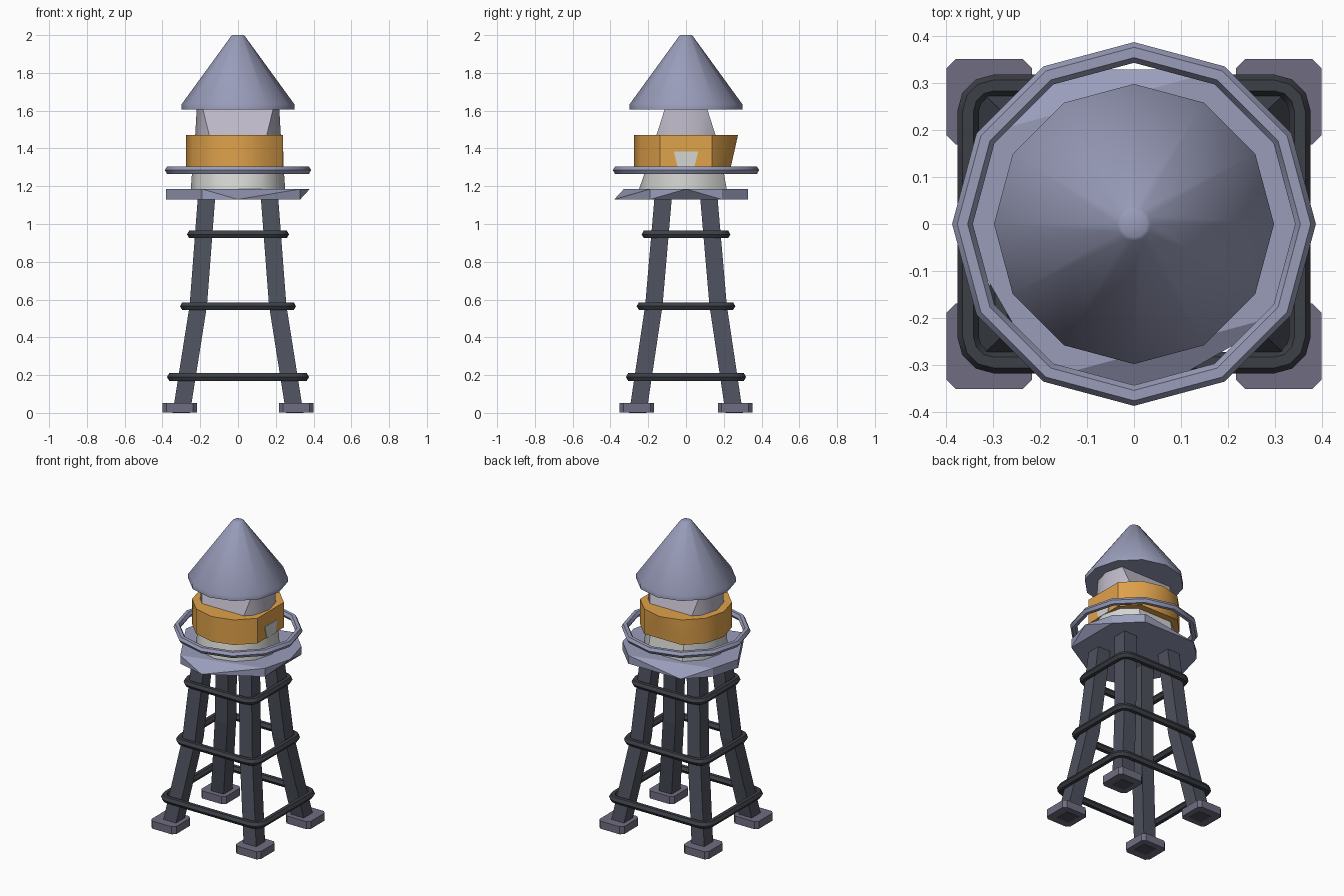
import bpy, bmesh, math
from mathutils import Vector

if "Cube" in bpy.data.objects:
    bpy.data.objects.remove(bpy.data.objects["Cube"])


def material(name, rgb):
    m = bpy.data.materials.new(name)
    m.diffuse_color = (*rgb, 1)
    m.use_nodes = True
    m.node_tree.nodes["Principled BSDF"].inputs["Base Color"].default_value = m.diffuse_color
    return m


LAVENDER = material("lavender metal", (0.32, 0.335, 0.49))
ORANGE = material("orange paint", (0.74, 0.36, 0.07))
STEEL = material("dark steel", (0.075, 0.083, 0.11))
BRACE = material("brace steel", (0.045, 0.05, 0.062))
STONE = material("footing grey", (0.16, 0.155, 0.22))
LILAC = material("pale lilac", (0.52, 0.49, 0.58))
WHITE = material("off white", (0.66, 0.66, 0.64))


def finish(name, bm, mat, smooth=None):
    bmesh.ops.recalc_face_normals(bm, faces=bm.faces)
    me = bpy.data.meshes.new(name)
    bm.to_mesh(me)
    bm.free()
    me.materials.append(mat)
    ob = bpy.data.objects.new(name, me)
    bpy.context.collection.objects.link(ob)
    if smooth:
        bpy.ops.object.select_all(action='DESELECT')
        ob.select_set(True)
        bpy.context.view_layer.objects.active = ob
        bpy.ops.object.shade_smooth_by_angle(angle=math.radians(smooth))
    return ob


def loft(name, rings, mat, smooth=None):
    """Skin equal-sized rings of points and cap both ends."""
    bm = bmesh.new()
    rows = [[bm.verts.new(p) for p in ring] for ring in rings]
    n = len(rows[0])
    for a, b in zip(rows, rows[1:]):
        for i in range(n):
            j = (i + 1) % n
            bm.faces.new((a[i], a[j], b[j], b[i]))
    bm.faces.new(rows[0])
    bm.faces.new(rows[-1])
    return finish(name, bm, mat, smooth)


def dodecagon(r, z, keep=range(12)):
    """Chosen corners of a 12-sided ring (0 = +x, 3 = back)."""
    return [Vector((r * math.cos(k * math.pi / 6), r * math.sin(k * math.pi / 6), z))
            for k in keep]


def hull(name, points, mat, smooth=None):
    bm = bmesh.new()
    for p in points:
        bm.verts.new(p)
    bmesh.ops.convex_hull(bm, input=bm.verts)
    bmesh.ops.dissolve_limit(bm, angle_limit=0.01, verts=bm.verts, edges=bm.edges)
    return finish(name, bm, mat, smooth)


def hoop(name, path, r, mat, sides=6):
    """Closed horizontal tube along a path."""
    bm = bmesh.new()
    n = len(path)
    rows = []
    for i, p in enumerate(path):
        t = (path[(i + 1) % n] - path[i - 1]).normalized()
        out = Vector((t.y, -t.x, 0))
        rows.append([bm.verts.new(p + out * r * math.cos(a) + Vector((0, 0, r * math.sin(a))))
                     for a in (2 * math.pi * k / sides for k in range(sides))])
    for i in range(n):
        a, b = rows[i], rows[(i + 1) % n]
        for k in range(sides):
            m = (k + 1) % sides
            bm.faces.new((a[k], b[k], b[m], a[m]))
    return finish(name, bm, mat, 40)


def rounded_rect(hx, hy, z, rad, steps):
    pts = []
    for q, (sx, sy) in enumerate(((1, 1), (-1, 1), (-1, -1), (1, -1))):
        for s in range(steps + 1):
            a = (q + s / steps) * math.pi / 2
            pts.append(Vector((sx * (hx - rad) + rad * math.cos(a),
                               sy * (hy - rad) + rad * math.sin(a), z)))
    return pts


# Legs with a bend at the middle brace, and chamfered footings
for sx, sn in ((-1, "left"), (1, "right")):
    for sy, yn in ((-1, "front"), (1, "back")):
        w = 0.046
        loft(f"{yn}_{sn}_leg",
             [[(sx * x + a * w, sy * y + b * w, z)
               for a, b in ((1, 1), (-1, 1), (-1, -1), (1, -1))]
              for x, y, z in ((0.30, 0.255, 0), (0.21, 0.17, 0.57), (0.166, 0.12, 1.15))],
             STEEL)
        off = Vector((sx * 0.308, sy * 0.26, 0))
        loft(f"{yn}_{sn}_footing",
             [[p + off for p in rounded_rect(0.091, 0.091, z, 0.02, 1)]
              for z in (0.002, 0.052)], STONE)

# Brace hoops around the legs
for name, hx, hy, z in (("lower_brace", 0.353, 0.295, 0.19),
                        ("middle_brace", 0.284, 0.238, 0.565),
                        ("upper_brace", 0.247, 0.212, 0.945)):
    hoop(name, rounded_rect(hx, hy, z, 0.055, 3), 0.023, BRACE)

# Platform: uneven faceted disc
hull("platform", dodecagon(0.38, 1.13, (1, 2, 4, 5, 6, 8, 9, 11))
     + dodecagon(0.38, 1.185, (0, 1, 2, 5, 6, 8, 11)), LAVENDER)

# Railing
hoop("railing", dodecagon(0.365, 1.285), 0.022, LAVENDER)

# Tank: lower and upper shell, flattened front to back towards the top
hull("lower_tank", dodecagon(0.25, 1.18, (0, 1, 2, 4, 5, 6, 7, 8, 9, 10, 11))
     + dodecagon(0.236, 1.385, (0, 1, 5, 6, 7, 11))
     + [(x, y, 1.385) for x in (-0.12, 0.12) for y in (-0.18, 0.18)], WHITE, 35)
hull("upper_tank", [(x, y, 1.38) for x in (-0.13, 0.13) for y in (-0.185, 0.185)]
     + dodecagon(0.232, 1.38, (0, 1, 5, 6, 7, 11))
     + dodecagon(0.218, 1.62, (0, 1, 5, 6, 7, 11)), LILAC, 35)

# Painted band with a flat right side
hull("orange_band", dodecagon(0.275, 1.305, (1, 2, 4, 5, 6, 7, 8, 9, 10, 11))
     + dodecagon(0.275, 1.47, (1, 2, 3, 4, 5, 6, 7, 8, 9, 10, 11)), ORANGE, 35)

# Small hatch showing through the band
loft("hatch", [[(x, -0.045, 1.304), (x, 0.045, 1.304), (x, 0.065, 1.385), (x, -0.065, 1.385)]
               for x in (0.234, 0.242)], WHITE)

# Conical roof with a short rim
loft("roof", [dodecagon(r, z) for r, z in
              ((0.298, 1.605), (0.298, 1.635), (0.036, 1.995), (0.028, 2.0))], LAVENDER, 40)
